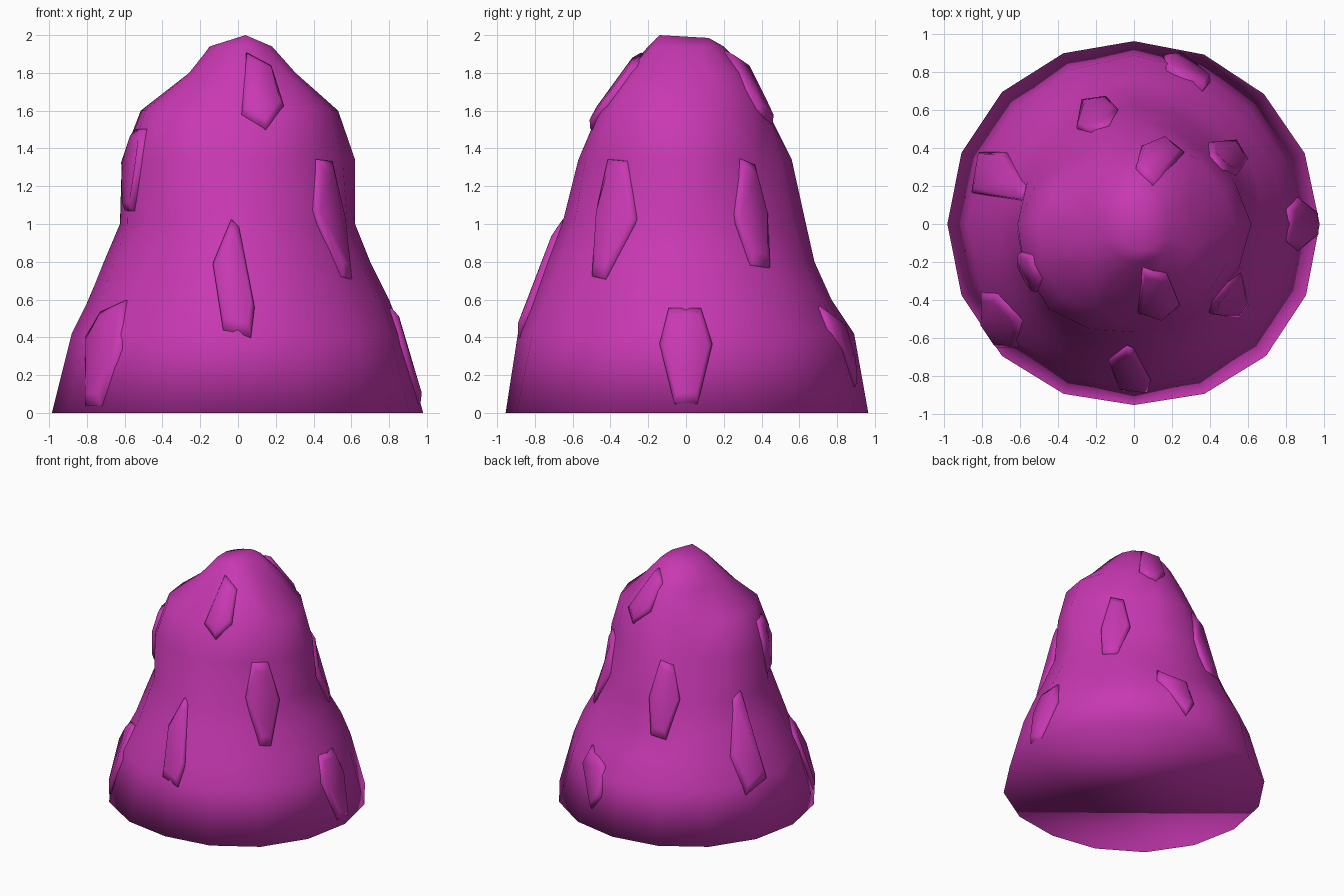
import bpy, bmesh, math
from mathutils import Vector
from mathutils.bvhtree import BVHTree

cube = bpy.data.objects.get("Cube")
if cube:
    bpy.data.objects.remove(cube, do_unlink=True)

purple = bpy.data.materials.new("purple")
purple.use_nodes = True
colour = (0.58, 0.04, 0.45, 1)
purple.diffuse_color = colour
purple.node_tree.nodes["Principled BSDF"].inputs["Base Color"].default_value = colour


def finish(name, bm):
    bmesh.ops.recalc_face_normals(bm, faces=bm.faces)
    for face in bm.faces:
        face.smooth = True
    mesh = bpy.data.meshes.new(name)
    bm.to_mesh(mesh)
    mesh.materials.append(purple)
    obj = bpy.data.objects.new(name, mesh)
    bpy.context.collection.objects.link(obj)
    return obj


def bridge(bm, low, high):
    for i in range(len(low)):
        j = (i + 1) % len(low)
        bm.faces.new((low[i], low[j], high[j], high[i]))


# Body: stacked lopsided rings, flaring at the base and rounded into a hood
# Each ring: height, then radii anticlockwise in eight directions from +x
rings = [
    (0.0, (.98, .97, .965, .985, .985, .985, .955, .985)),
    (0.42, (.87, .86, .89, .87, .88, .87, .89, .87)),
    (0.6, (.80, .79, .77, .79, .79, .78, .82, .79)),
    (0.8, (.70, .68, .68, .69, .71, .71, .74, .71)),
    (1.0, (.62, .59, .635, .59, .625, .64, .655, .63)),
    (1.34, (.62, .53, .56, .50, .615, .635, .57, .58)),
    (1.6, (.53, .48, .43, .39, .515, .545, .45, .54)),
    (1.8, (.30, .33, .34, .27, .25, .31, .32, .36)),
    (1.94, (.18, .2, .2, .17, .15, .17, .2, .21)),
]
SIDES = 16
bm = bmesh.new()
loops = []
for z, radii in rings:
    loop = []
    for i in range(SIDES):
        a = math.tau * i / SIDES
        k = i // 2
        here, after = radii[k], radii[(k + 1) % 8]
        r = here if i % 2 == 0 else (here + after) / 2
        loop.append(bm.verts.new((r * math.cos(a), r * math.sin(a), z)))
    loops.append(loop)
for low, high in zip(loops, loops[1:]):
    bridge(bm, low, high)
bm.faces.new(loops[0])
# Crown: a short ridge running front to back
front = bm.verts.new((0.04, -0.14, 2.0))
back = bm.verts.new((0.04, 0.12, 1.985))
top = loops[-1]
for i in range(SIDES):
    j = (i + 1) % SIDES
    tip = back if i < SIDES // 2 else front
    bm.faces.new((top[i], top[j], tip))
bm.faces.new((top[0], back, front))
bm.faces.new((top[SIDES // 2], front, back))
bmesh.ops.triangulate(bm, faces=[f for f in bm.faces if len(f.verts) == 4])
surface = BVHTree.FromBMesh(bm)
finish("body", bm)


# Crystal scales: faceted outlines laid on the body and raised slightly
def on_body(angle, z, offset):
    out = Vector((math.cos(angle), math.sin(angle), 0))
    hit, normal, _, _ = surface.ray_cast(out * 3 + Vector((0, 0, z)), -out)
    if normal.dot(out) < 0:
        normal = -normal
    return hit + normal * offset


def scale_plate(name, x, y, bottom, top, width, outline):
    bm = bmesh.new()
    angle, radius = math.atan2(y, x), math.hypot(x, y)
    middle = (bottom + top) / 2
    layers = []
    for size, offset in ((1.04, -0.03), (1.0, 0.012), (0.8, 0.03)):
        layer = []
        for u, v in outline:
            a = angle + u * size * width / 2 / radius
            z = max(0.02, middle + v * size * (top - bottom) / 2)
            layer.append(bm.verts.new(on_body(a, z, offset)))
        layers.append(layer)
    for low, high in zip(layers, layers[1:]):
        bridge(bm, low, high)
    bm.faces.new(layers[0])
    bm.faces.new(layers[-1])
    finish(name, bm)


shield = [(-0.7, 1), (0.6, 1), (1, 0.25), (0.4, -1), (-0.4, -1), (-1, 0.25)]
facet = [(-0.45, 1), (0.5, 0.9), (1, 0), (0.3, -1), (-0.6, -0.95), (-1, 0)]
kite = [(-0.45, 1), (1, 0.65), (0.75, -0.4), (-0.1, -1), (-1, -0.6)]
wedge = [(-0.9, 1), (0.8, 0.6), (1, -0.4), (0.45, -1), (-1, 0.45)]
shard = [(-0.1, 1), (0.3, 0.87), (1, -0.5), (0.8, -1), (-0.35, -0.87), (-1, 0.25)]
slant = [(-0.6, 1), (0.4, 0.97), (1, 0), (0.15, -1), (-0.4, -0.95), (-1, 0.15)]
blade = [(0.7, 1), (0.85, -0.8), (-0.55, -1), (-1, -0.2), (0, 0.87)]
leaning = [(0.5, 1), (-0.75, 0.78), (-1, 0.3), (-0.2, -1), (0.6, -1), (1, 0.1)]

scales = [  # name, x, y, bottom, top, width, outline
    ("upper_front_scale", 0.12, -0.37, 1.5, 1.9, 0.21, kite),
    ("upper_back_scale", 0.12, 0.36, 1.53, 1.91, 0.22, kite),
    ("hood_right_scale", -0.55, -0.25, 1.07, 1.5, 0.22, shield),
    ("middle_front_left_scale", 0.50, -0.38, 0.71, 1.34, 0.27, slant),
    ("middle_back_left_scale", 0.49, 0.36, 0.77, 1.34, 0.23, facet),
    ("middle_back_right_scale", -0.21, 0.60, 0.76, 1.33, 0.25, facet),
    ("front_scale", -0.03, -0.77, 0.40, 1.02, 0.22, shard),
    ("back_right_scale", -0.74, 0.26, 0.34, 1.05, 0.27, blade),
    ("lower_left_scale", 0.88, 0.0, 0.05, 0.55, 0.28, shield),
    ("lower_back_left_scale", 0.29, 0.84, 0.14, 0.56, 0.28, wedge),
    ("lower_front_right_scale", -0.72, -0.51, 0.04, 0.59, 0.34, leaning),
]
for entry in scales:
    scale_plate(*entry)
